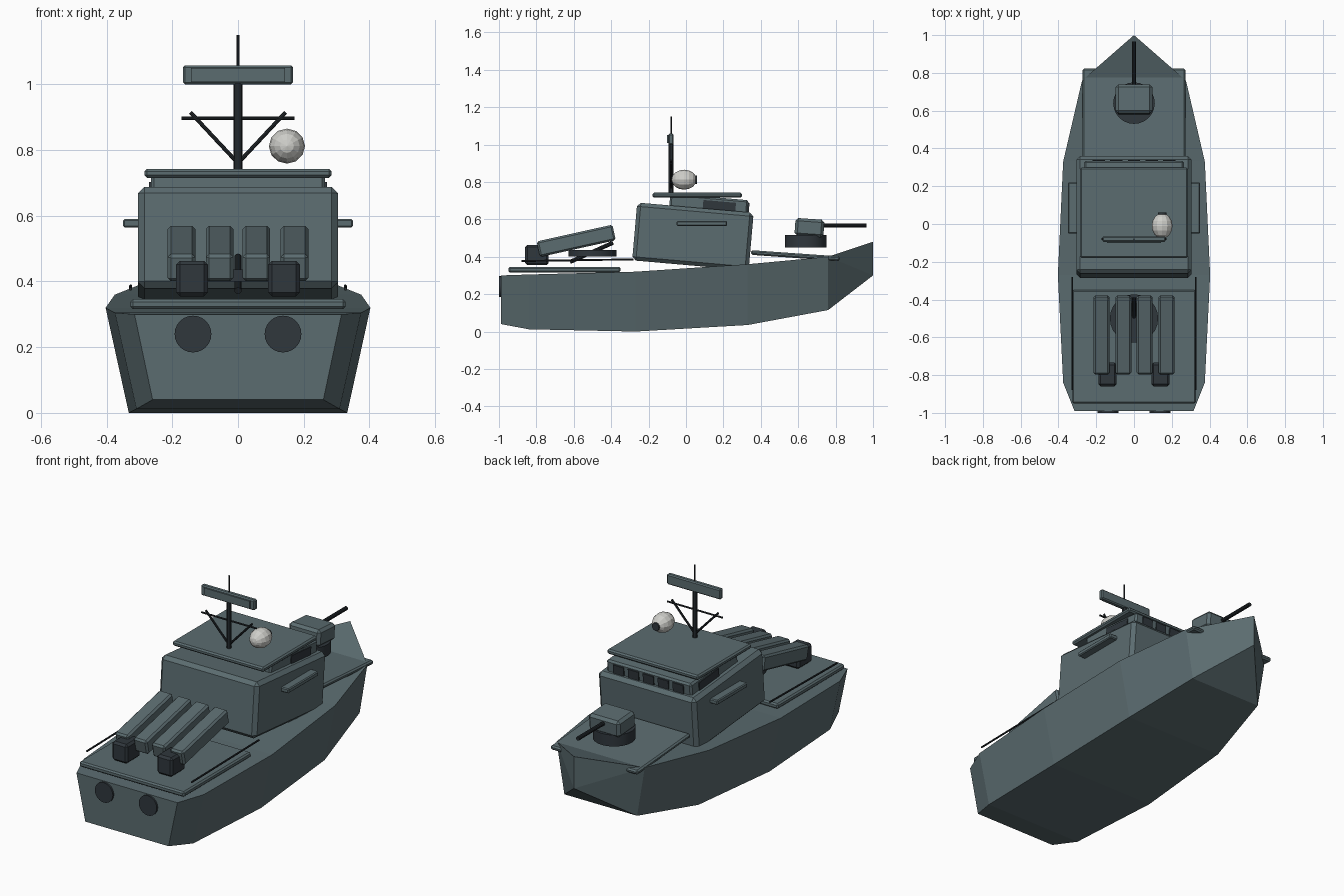
import bpy, bmesh
from math import radians
from mathutils import Vector, Matrix

if "Cube" in bpy.data.objects:
    bpy.data.objects.remove(bpy.data.objects["Cube"])


def material(name, rgb):
    m = bpy.data.materials.new(name)
    m.use_nodes = True
    m.diffuse_color = (*rgb, 1)
    m.node_tree.nodes["Principled BSDF"].inputs["Base Color"].default_value = (*rgb, 1)
    return m


GREY = material("naval grey", (0.105, 0.150, 0.162))
DARK = material("dark slate", (0.029, 0.038, 0.046))
BLACK = material("mast black", (0.017, 0.022, 0.026))
WHITE = material("dome white", (0.62, 0.62, 0.59))


def finish(name, bm, mat):
    bmesh.ops.recalc_face_normals(bm, faces=bm.faces)
    mesh = bpy.data.meshes.new(name)
    bm.to_mesh(mesh)
    bm.free()
    mesh.materials.append(mat)
    ob = bpy.data.objects.new(name, mesh)
    bpy.context.collection.objects.link(ob)
    return ob


def box(name, loc, size, mat=GREY, tilt=0, bevel=0.008):
    bm = bmesh.new()
    bmesh.ops.create_cube(bm, size=1)
    bmesh.ops.scale(bm, vec=size, verts=bm.verts)
    if bevel:
        bmesh.ops.bevel(bm, geom=bm.edges[:], offset=bevel, segments=1, affect='EDGES')
    ob = finish(name, bm, mat)
    ob.location = loc
    ob.rotation_euler.x = radians(tilt)
    return ob


def rod(name, a, b, r, mat=BLACK, sides=8):
    a, b = Vector(a), Vector(b)
    bm = bmesh.new()
    bmesh.ops.create_cone(bm, cap_ends=True, segments=sides, radius1=r, radius2=r,
                          depth=(b - a).length)
    ob = finish(name, bm, mat)
    ob.location = (a + b) / 2
    ob.rotation_euler = (b - a).to_track_quat('Z', 'Y').to_euler()
    if sides > 8:
        for p in ob.data.polygons:
            p.use_smooth = len(p.vertices) == 4
        ob.data.set_sharp_from_angle(angle=radians(30))
    return ob


# Hull lofted through stations: y, half width, sheer height, keel height
stations = [(-0.99, 0.315, 0.30, 0.04), (-0.84, 0.375, 0.305, 0.012),
            (-0.27, 0.403, 0.32, 0.0), (0.33, 0.375, 0.36, 0.035),
            (0.76, 0.275, 0.40, 0.115)]
bm = bmesh.new()
rings = []
for y, w, top, low in stations:
    corners = [(-w, top), (w, top), (w * 0.825, low), (-w * 0.825, low)]
    rings.append([bm.verts.new((x, y, z)) for x, z in corners])
for a, b in zip(rings, rings[1:]):
    for i in range(4):
        j = (i + 1) % 4
        bm.faces.new((a[i], a[j], b[j], b[i]))
bm.faces.new(rings[0])
stem_top = bm.verts.new((0, 1, 0.48))
stem_low = bm.verts.new((0, 1, 0.30))
tl, tr, br, bl = rings[-1]
bm.faces.new((tl, tr, stem_top))
bm.faces.new((bl, br, stem_low))
for t, b in ((tl, bl), (tr, br)):
    bm.faces.new((t, b, stem_low))
    bm.faces.new((t, stem_low, stem_top))
finish("hull", bm, GREY)

# Decks and superstructure
box("aft_deck", (0, -0.65, 0.331), (0.655, 0.60, 0.03))
box("fore_deck", (0, 0.585, 0.406), (0.545, 0.475, 0.025), tilt=-4)
box("cabin", (0, 0.037, 0.508), (0.61, 0.625, 0.31), tilt=-5, bevel=0.02)
box("wheelhouse", (0, 0.122, 0.678), (0.53, 0.42, 0.085), tilt=-5, bevel=0.01)
box("roof", (0, 0.06, 0.729), (0.57, 0.48, 0.027))
for i in range(5):
    box("front_window", ((i - 2) * 0.093, 0.333, 0.662), (0.066, 0.009, 0.05),
        DARK, tilt=-5, bevel=0)
for side in (-1, 1):
    box("side_window", (side * 0.266, 0.178, 0.67), (0.009, 0.175, 0.052),
        DARK, tilt=-5, bevel=0)
    box("side_sponson", (side * 0.325, 0.085, 0.577), (0.05, 0.27, 0.026), bevel=0.005)
    rod("aft_rail", (side * 0.327, -0.88, 0.377), (side * 0.327, -0.28, 0.386), 0.005)
    rod("exhaust_port", (side * 0.137, -1.0, 0.24), (side * 0.137, -0.985, 0.24),
        0.056, DARK, 24)

# Mast with radar
rod("mast", (0, -0.08, 0.735), (0, -0.08, 1.01), 0.013, BLACK, 12)
rod("mast_yard", (-0.172, -0.08, 0.897), (0.172, -0.08, 0.897), 0.005)
for side in (-1, 1):
    rod("mast_strut", (0, -0.08, 0.76), (side * 0.145, -0.08, 0.915), 0.006)
box("radar_bar", (0, -0.08, 1.029), (0.335, 0.028, 0.058), bevel=0.006)
box("radar_panel", (0, -0.096, 1.029), (0.285, 0.009, 0.042), bevel=0)
rod("whip_antenna", (0, -0.08, 1.05), (0, -0.08, 1.15), 0.004)

# Radome with its dark sensor
bm = bmesh.new()
bmesh.ops.create_uvsphere(bm, u_segments=12, v_segments=8, radius=0.055)
bmesh.ops.rotate(bm, matrix=Matrix.Rotation(radians(90), 3, 'X'), verts=bm.verts)
bmesh.ops.scale(bm, vec=(1, 1.22, 0.97), verts=bm.verts)
dome = finish("radome", bm, WHITE)
dome.location = (0.149, -0.01, 0.812)
rod("radome_sensor", (0.149, 0.03, 0.812), (0.149, 0.06, 0.812), 0.022, DARK, 12)

# Fore gun
rod("gun_base", (0, 0.64, 0.45), (0, 0.64, 0.515), 0.11, DARK, 24)
box("gun_turret", (0, 0.66, 0.555), (0.195, 0.155, 0.095), tilt=-4, bevel=0.015)
rod("gun_barrel", (0, 0.70, 0.567), (0, 0.965, 0.567), 0.011, BLACK, 10)

# Missile tubes, aft mount and blast boxes
for x in (-0.172, -0.056, 0.056, 0.172):
    box("missile_tube", (x, -0.587, 0.485), (0.084, 0.415, 0.085), tilt=12.5, bevel=0.01)
for side in (-1, 1):
    box("blast_box", (side * 0.14, -0.797, 0.409), (0.097, 0.125, 0.108), DARK, bevel=0.012)
rod("aft_mount", (0, -0.5, 0.40), (0, -0.5, 0.436), 0.128, DARK, 24)
rod("aft_barrel", (0, -0.62, 0.372), (0, -0.39, 0.475), 0.011, BLACK, 10)
